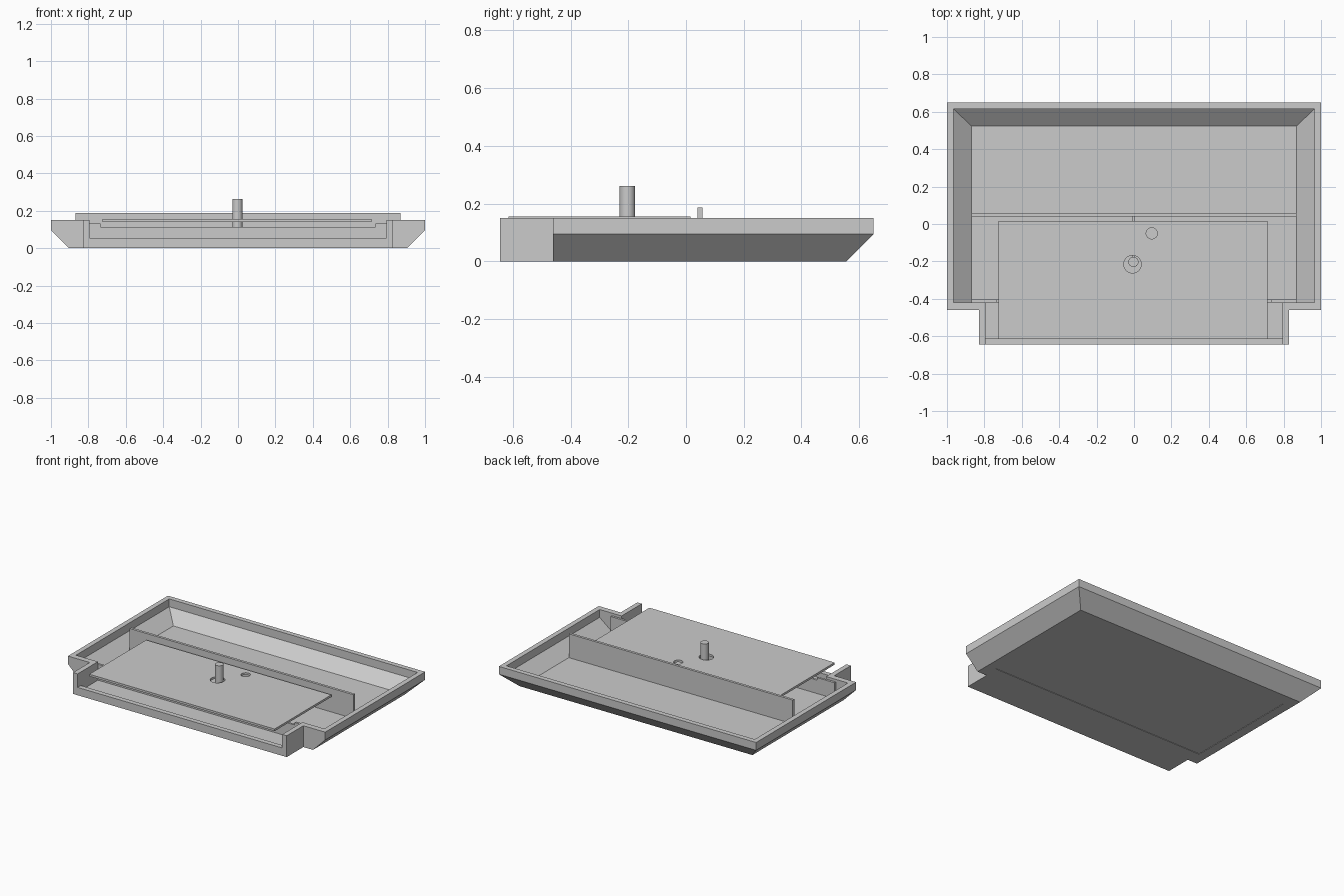
import bpy
import bmesh
from mathutils import Matrix

if "Cube" in bpy.data.objects:
    bpy.data.objects.remove(bpy.data.objects["Cube"], do_unlink=True)

GREY = (0.6, 0.6, 0.6, 1)
grey = bpy.data.materials.new("plain_grey")
grey.use_nodes = True
grey.diffuse_color = GREY
grey.node_tree.nodes["Principled BSDF"].inputs["Base Color"].default_value = GREY


def finish(name, bm):
    bmesh.ops.recalc_face_normals(bm, faces=bm.faces)
    mesh = bpy.data.meshes.new(name)
    bm.to_mesh(mesh)
    bm.free()
    mesh.materials.append(grey)
    obj = bpy.data.objects.new(name, mesh)
    bpy.context.collection.objects.link(obj)
    return obj


def loft(name, rings):
    """Stack rectangles given as (x0, x1, y0, y1, z) into a closed solid."""
    bm = bmesh.new()
    loops = [[bm.verts.new(p) for p in ((x0, y0, z), (x1, y0, z), (x1, y1, z), (x0, y1, z))]
             for x0, x1, y0, y1, z in rings]
    bm.faces.new(loops[0][::-1])
    bm.faces.new(loops[-1])
    for low, high in zip(loops, loops[1:]):
        for i in range(4):
            j = (i + 1) % 4
            bm.faces.new((low[i], low[j], high[j], high[i]))
    return finish(name, bm)


def box(name, x0, x1, y0, y1, z0, z1):
    return loft(name, [(x0, x1, y0, y1, z0), (x0, x1, y0, y1, z1)])


def cylinder(name, x, y, radius, z0, z1):
    bm = bmesh.new()
    bmesh.ops.create_cone(bm, cap_ends=True, segments=32, radius1=radius, radius2=radius,
                          depth=z1 - z0, matrix=Matrix.Translation((x, y, (z0 + z1) / 2)))
    return finish(name, bm)


def combine(target, tool, operation):
    """Apply a boolean and discard the tool."""
    tool.hide_render = True
    mod = target.modifiers.new("shape", "BOOLEAN")
    mod.operation = operation
    mod.solver = "EXACT"
    mod.object = tool
    bpy.context.view_layer.objects.active = target
    bpy.ops.object.modifier_apply(modifier=mod.name)
    bpy.data.objects.remove(tool, do_unlink=True)


FLOOR, SLOPE, RIM = 0.02, 0.095, 0.15

# Tray: tapered shell joined to a narrower square front
tray = loft("tray", [(-0.905, 0.905, -0.46, 0.555, 0),
                     (-1, 1, -0.46, 0.65, SLOPE),
                     (-1, 1, -0.46, 0.65, RIM)])
combine(tray, box("front_block", -0.83, 0.83, -0.645, -0.44, 0, RIM), "UNION")

# Hollow interior, front pocket and lowered front lip
combine(tray, loft("hollow", [(-0.87, 0.87, -0.42, 0.525, FLOOR),
                              (-0.965, 0.965, -0.42, 0.615, SLOPE),
                              (-0.965, 0.965, -0.42, 0.615, 0.3)]), "DIFFERENCE")
combine(tray, box("pocket", -0.795, 0.795, -0.61, -0.4, FLOOR, 0.3), "DIFFERENCE")
combine(tray, box("lip_cut", -0.795, 0.795, -0.7, -0.6, 0.055, 0.3), "DIFFERENCE")

# Shallow panel recess underneath
combine(tray, box("base_recess", -0.84, 0.84, -0.36, 0.465, -0.1, 0.003), "DIFFERENCE")

# Upright walls standing on the tray floor
BASE = FLOOR - 0.005
box("divider", -0.87, 0.87, 0.04, 0.058, BASE, 0.187)
front_wall = box("front_wall", -0.87, 0.87, -0.42, -0.405, BASE, 0.132)
combine(front_wall, box("notch", -0.735, 0.735, -0.5, -0.3, 0.114, 0.3), "DIFFERENCE")
box("centre_rib", -0.011, 0.004, -0.2, 0.042, BASE, 0.114)

# Loose cover plate with two round holes
plate = box("cover_plate", -0.725, 0.715, -0.615, 0.015, 0.14, 0.155)
for x, y, r in ((-0.008, -0.215, 0.047), (0.095, -0.05, 0.03)):
    combine(plate, cylinder("hole", x, y, r, 0, 0.3), "DIFFERENCE")

# Peg rising through the larger hole
peg = cylinder("peg", -0.003, -0.203, 0.027, BASE, 0.262)

for obj in (plate, peg):
    bpy.ops.object.select_all(action="DESELECT")
    obj.select_set(True)
    bpy.context.view_layer.objects.active = obj
    bpy.ops.object.shade_smooth_by_angle()
